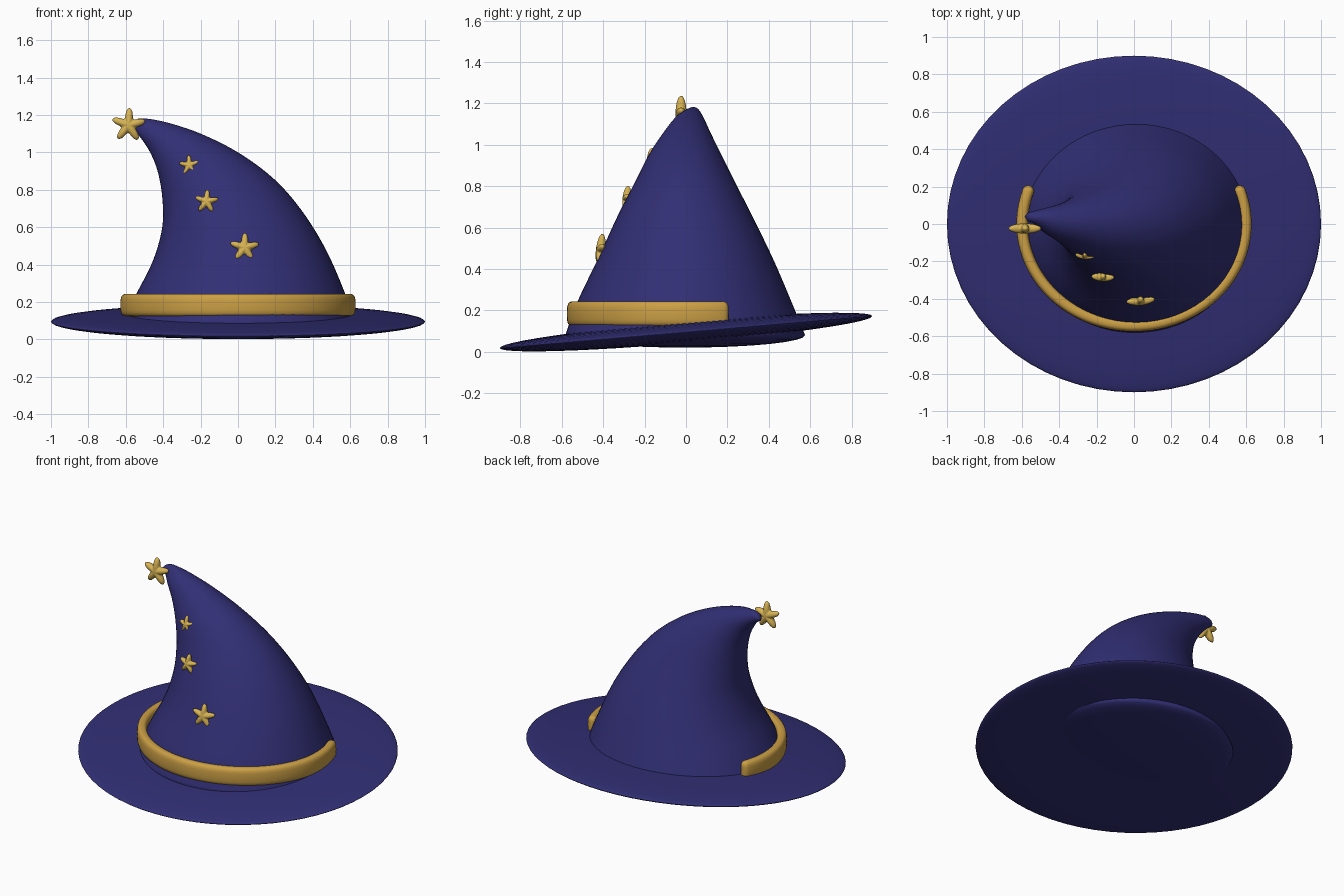
import bpy, bmesh, math
from mathutils import Vector, Euler

cube = bpy.data.objects.get("Cube")
if cube:
    bpy.data.objects.remove(cube, do_unlink=True)


def material(name, color):
    m = bpy.data.materials.new(name)
    m.use_nodes = True
    m.diffuse_color = (*color, 1)
    m.node_tree.nodes["Principled BSDF"].inputs["Base Color"].default_value = (*color, 1)
    return m


NAVY = material("navy felt", (0.031, 0.028, 0.175))
GOLD = material("band gold", (0.60, 0.35, 0.06))
STAR = material("star gold", (0.69, 0.46, 0.09))


def loft(name, rings, first, last, mat):
    """Skin a list of equal-length rings and close both ends with a pole."""
    bm = bmesh.new()
    rows = [[bm.verts.new(p) for p in ring] for ring in rings]
    n = len(rows[0])
    for a, b in zip(rows, rows[1:]):
        for i in range(n):
            j = (i + 1) % n
            bm.faces.new((a[i], a[j], b[j], b[i]))
    for row, point in ((rows[0], first), (rows[-1], last)):
        pole = bm.verts.new(point)
        for i in range(n):
            bm.faces.new((row[i], row[(i + 1) % n], pole))
    bmesh.ops.recalc_face_normals(bm, faces=bm.faces)
    mesh = bpy.data.meshes.new(name)
    bm.to_mesh(mesh)
    bm.free()
    mesh.materials.append(mat)
    mesh.shade_smooth()
    obj = bpy.data.objects.new(name, mesh)
    bpy.context.collection.objects.link(obj)
    return obj


def angles(n):
    return [2 * math.pi * i / n for i in range(n)]


def spline(a, b, c, d, t):
    return 0.5 * (2 * b + (c - a) * t + (2 * a - 5 * b + 4 * c - d) * t * t
                  + (3 * b - a - 3 * c + d) * t ** 3)


# Brim: a thin tilted lens
bpy.ops.mesh.primitive_uv_sphere_add(segments=64, ring_count=24, location=(0, 0, 0.095))
brim = bpy.context.object
brim.name = brim.data.name = "brim"
brim.scale = (1, 0.903, 0.053)
brim.rotation_euler.x = math.radians(4.9)
brim.data.materials.append(NAVY)
brim.data.shade_smooth()

# Crown: leaning oval sections as left x, left z, right x, right z, front y, back y
sections = [
    (-0.62, 0.08, 0.63, 0.08, -0.583, 0.575),
    (-0.545, 0.24, 0.575, 0.24, -0.525, 0.51),
    (-0.455, 0.42, 0.47, 0.48, -0.425, 0.42),
    (-0.405, 0.60, 0.34, 0.69, -0.335, 0.325),
    (-0.405, 0.76, 0.19, 0.86, -0.25, 0.24),
    (-0.43, 0.90, 0.0, 1.0, -0.178, 0.17),
    (-0.47, 1.0, -0.2, 1.10, -0.11, 0.12),
    (-0.515, 1.07, -0.38, 1.16, -0.055, 0.09),
    (-0.55, 1.11, -0.51, 1.182, -0.0, 0.07),
    (-0.575, 1.127, -0.56, 1.17, 0.015, 0.06),
]


def oval(s, drop=0, size=1):
    lx, lz, rx, rz, front, back = s
    mid = Vector(((lx + rx) / 2, (front + back) / 2, (lz + rz) / 2 - drop))
    u = Vector((rx - lx, 0, rz - lz)) * size / 2
    v = Vector((0, back - front, 0)) * size / 2
    return [mid + u * math.cos(a) + v * math.sin(a) for a in angles(64)]


# Rounded underside first, then the smoothed sections up to the tip
under = 0.06
rings = [oval(sections[0], under * math.cos(k * math.pi / 16), math.sin(k * math.pi / 16))
         for k in range(1, 8)]
for i in range(len(sections) - 1):
    around = [sections[min(max(i + k, 0), len(sections) - 1)] for k in (-1, 0, 1, 2)]
    for step in range(5):
        rings.append(oval([spline(*vals, step / 5) for vals in zip(*around)]))
rings.append(oval(sections[-1]))
loft("crown", rings, (0, 0, sections[0][1] - under), (-0.585, 0.04, 1.145), NAVY)

# Band: rounded upright strip swept around the front, open at the back
start, end = math.radians(158), math.radians(382)
steps, cap = 72, 0.055


def band_point(a, out=0, up=0):
    return Vector(((0.598 + out) * math.cos(a), (0.545 + out) * math.sin(a), 0.183 + up))


def soft(v, power):
    return math.copysign(abs(v) ** power, v)


stops = [(start + cap * (1 - math.cos(k * math.pi / 12)), math.sin(k * math.pi / 12))
         for k in range(1, 6)]
stops += [(start + cap + (end - start - 2 * cap) * k / steps, 1) for k in range(steps + 1)]
stops += [(start + end - a, s) for a, s in reversed(stops[:5])]
rings = []
for a, s in stops:
    rings.append([band_point(a, 0.031 * s * soft(math.cos(t), 0.75),
                             (0.03 + 0.03 * s) * soft(math.sin(t), 0.6))
                  for t in angles(24)])
loft("hat_band", rings, band_point(start), band_point(end), GOLD)


# Stars: puffy five-armed shapes
def star(name, place, radius, depth, turn=(0, 0, 0)):
    rings = []
    for k in range(1, 12):
        a = math.pi * k / 12
        ring = []
        for t in angles(60):
            arm = (0.5 + 0.5 * math.cos(5 * t)) ** 1.35
            r = radius * (0.46 + 0.54 * arm) * math.sin(a)
            ring.append((r * math.sin(t), -depth * math.cos(a), r * math.cos(t)))
        rings.append(ring)
    obj = loft(name, rings, (0, -depth, 0), (0, depth, 0), STAR)
    obj.location = place
    obj.rotation_euler = Euler([math.radians(d) for d in turn])


star("tip_star", (-0.585, -0.024, 1.145), 0.092, 0.027, (0, 3, 0))
star("upper_star", (-0.26, -0.168, 0.93), 0.056, 0.021, (-6, -4, -4))
star("middle_star", (-0.168, -0.285, 0.737), 0.064, 0.022, (-5, 4, -3))
star("lower_star", (0.035, -0.412, 0.49), 0.08, 0.023, (-6, 2, 5))
